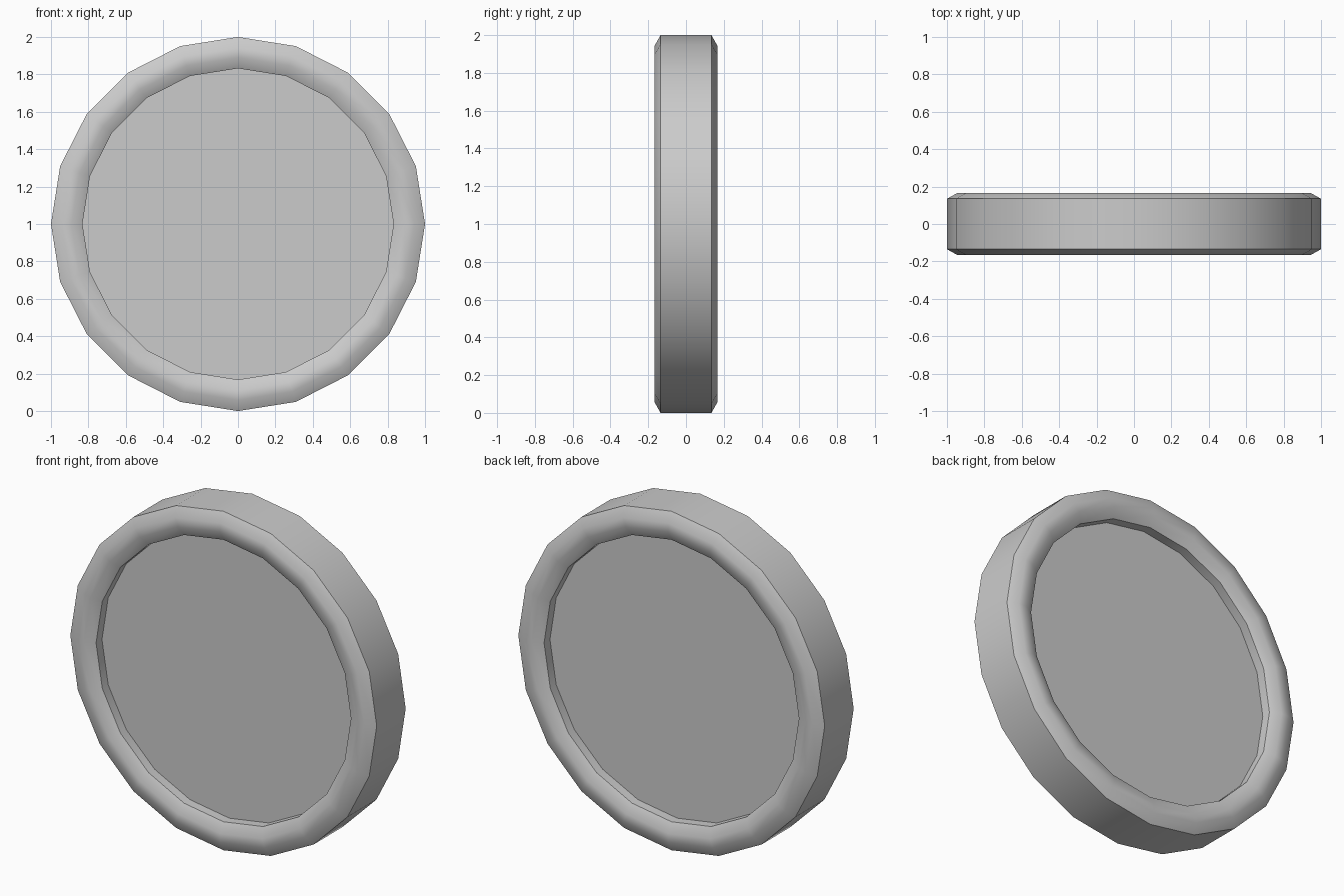
import bpy, bmesh
from math import sin, cos, pi, radians

if "Cube" in bpy.data.objects:
    bpy.data.objects.remove(bpy.data.objects["Cube"])

SIDES = 20


def lathe(name, profile, capped):
    """Revolve (radius, y) points around the y axis, centred at z = 1."""
    bm = bmesh.new()
    rings = []
    for r, y in profile:
        rings.append([bm.verts.new((r * sin(2 * pi * i / SIDES), y,
                                    1 + r * cos(2 * pi * i / SIDES)))
                      for i in range(SIDES)])
    pairs = list(zip(rings, rings[1:]))
    if capped:
        bm.faces.new(rings[0])
        bm.faces.new(rings[-1])
    else:
        pairs.append((rings[-1], rings[0]))
    for a, b in pairs:
        for i in range(SIDES):
            j = (i + 1) % SIDES
            bm.faces.new((a[i], a[j], b[j], b[i]))
    bmesh.ops.recalc_face_normals(bm, faces=bm.faces[:])
    mesh = bpy.data.meshes.new(name)
    bm.to_mesh(mesh)
    bm.free()
    obj = bpy.data.objects.new(name, mesh)
    bpy.context.collection.objects.link(obj)
    bpy.ops.object.select_all(action='DESELECT')
    obj.select_set(True)
    bpy.context.view_layer.objects.active = obj
    bpy.ops.object.shade_smooth_by_angle(angle=radians(31))
    return obj


# Bevelled rim: front half of the section, mirrored to the back
front = [(0.832, -0.135), (0.89, -0.167), (0.942, -0.167), (1.0, -0.135)]
back = [(r, -y) for r, y in reversed(front)]
lathe("rim", front + back, False)

# Recessed disc panel, its edge tucked into the rim
lathe("panel", [(0.87, -0.08), (0.87, 0.08)], True)
